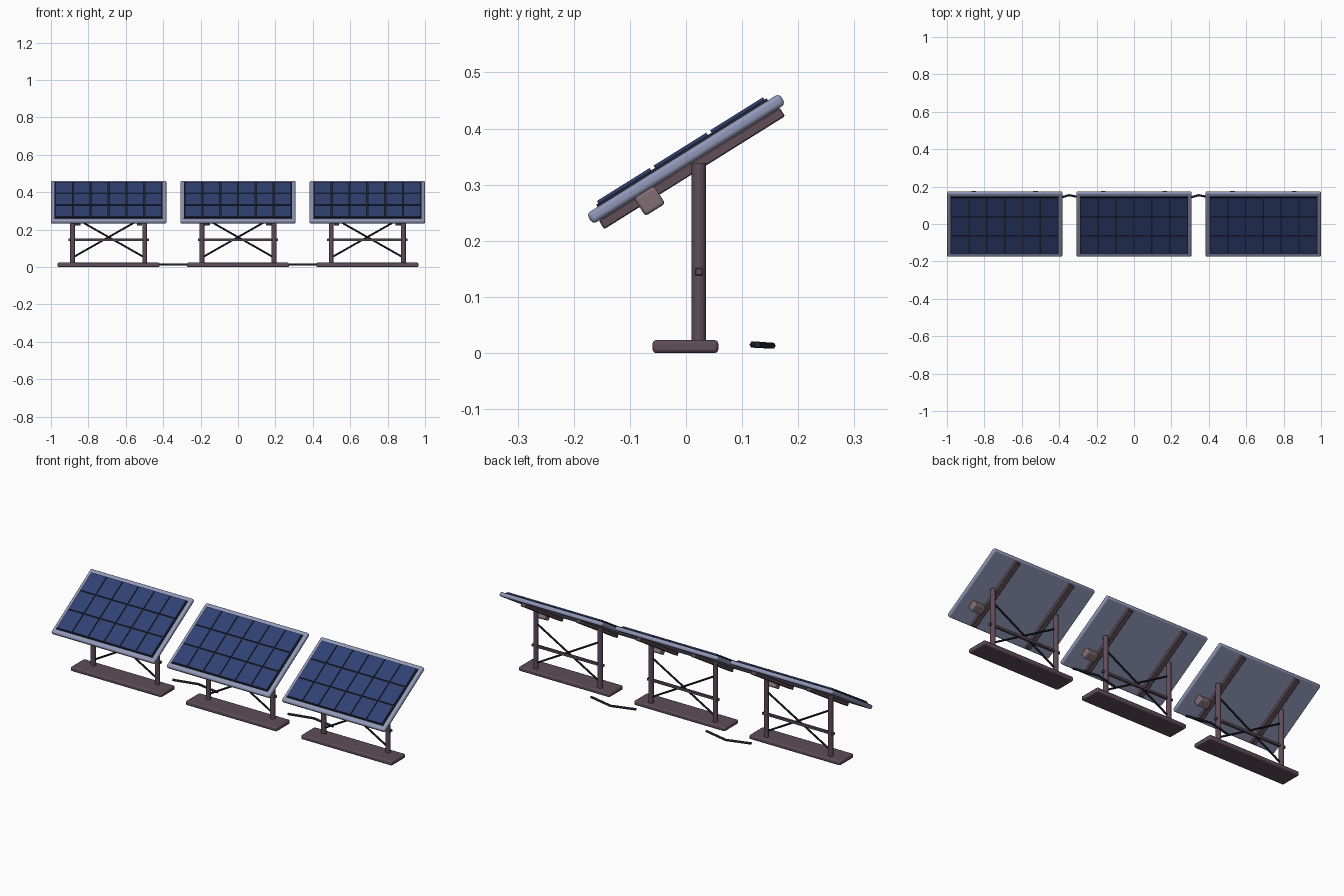
import bpy
import math
from mathutils import Matrix, Vector

cube = bpy.data.objects.get("Cube")
if cube:
    bpy.data.objects.remove(cube, do_unlink=True)


def material(name, colour):
    m = bpy.data.materials.new(name)
    m.use_nodes = True
    m.diffuse_color = (*colour, 1)
    m.node_tree.nodes["Principled BSDF"].inputs["Base Color"].default_value = (*colour, 1)
    return m


FRAME = material("pale blue metal", (0.28, 0.31, 0.47))
CELL = material("solar blue", (0.03, 0.052, 0.17))
DARK = material("dark rubber", (0.016, 0.018, 0.032))
STEEL = material("brown steel", (0.115, 0.074, 0.1))
BOX = material("junction box mauve", (0.22, 0.155, 0.175))

TILT = Matrix.Translation((0, 0, 0.346)) @ Matrix.Rotation(math.radians(32), 4, "X")


def finish(ob, name, mat, bevel=0, segments=2):
    ob.name = name
    ob.data.materials.append(mat)
    if bevel:
        mod = ob.modifiers.new("rounding", "BEVEL")
        mod.width = bevel
        mod.segments = segments
    bpy.ops.object.shade_smooth_by_angle(angle=math.radians(35))
    return ob


def box(name, centre, size, mat, bevel=0, segments=2, place=Matrix()):
    bpy.ops.mesh.primitive_cube_add(size=1)
    ob = bpy.context.object
    ob.data.transform(Matrix.Diagonal((*size, 1)))
    ob.matrix_world = place @ Matrix.Translation(centre)
    return finish(ob, name, mat, bevel, segments)


def rod(name, a, b, radius, mat, sides=8):
    a, b = Vector(a), Vector(b)
    bpy.ops.mesh.primitive_cylinder_add(vertices=sides, radius=radius, depth=(b - a).length)
    ob = bpy.context.object
    ob.matrix_world = Matrix.Translation((a + b) / 2) @ (b - a).to_track_quat("Z", "Y").to_matrix().to_4x4()
    return finish(ob, name, mat)


def cable(x):
    curve = bpy.data.curves.new("cable", "CURVE")
    curve.dimensions = "3D"
    curve.bevel_depth = 0.006
    curve.bevel_resolution = 1
    curve.use_fill_caps = True
    line = curve.splines.new("POLY")
    points = [(-0.13, 0.119, 0.015), (0, 0.154, 0.013), (0.135, 0.127, 0.015)]
    line.points.add(len(points) - 1)
    for p, (dx, y, z) in zip(line.points, points):
        p.co = (x + dx, y, z, 1)
    curve.materials.append(DARK)
    bpy.context.collection.objects.link(bpy.data.objects.new("cable", curve))


def panel(x):
    place = Matrix.Translation((x, 0, 0)) @ TILT
    # Tilted frame, backing and cell grid
    box("panel_frame", (0, 0, 0), (0.617, 0.405, 0.022), FRAME, 0.008, 3, place)
    box("cell_backing", (0, 0, 0.012), (0.578, 0.358, 0.007), DARK, 0, 1, place)
    for col in range(6):
        for row in range(3):
            box("solar_cell", ((col - 2.5) * 0.0955, (row - 1) * 0.119, 0.0175),
                (0.0885, 0.111, 0.006), CELL, 0, 1, place)
    # Underside rails and junction box
    for side in (-1, 1):
        box("support_rail", (side * 0.165, 0, -0.02), (0.028, 0.38, 0.018), STEEL, 0.002, 1, place)
    box("junction_box", (0.215, -0.0946, -0.029), (0.065, 0.042, 0.038), BOX, 0.005, 2, place)
    # Stand
    box("base", (x, -0.001, 0.0115), (0.545, 0.117, 0.023), STEEL, 0.006, 2)
    for side in (-1, 1):
        rod("post", (x + side * 0.193, 0.023, 0.015), (x + side * 0.193, 0.023, 0.339), 0.013, STEEL, 16)
        rod("cross_brace", (x - side * 0.185, 0.023, 0.055), (x + side * 0.185, 0.023, 0.265), 0.005, DARK)
    box("crossbar", (x, 0.023, 0.145), (0.43, 0.014, 0.014), STEEL, 0.002, 1)


for i in (-1, 0, 1):
    panel(i * 0.6915)
for side in (-1, 1):
    cable(side * 0.346)
